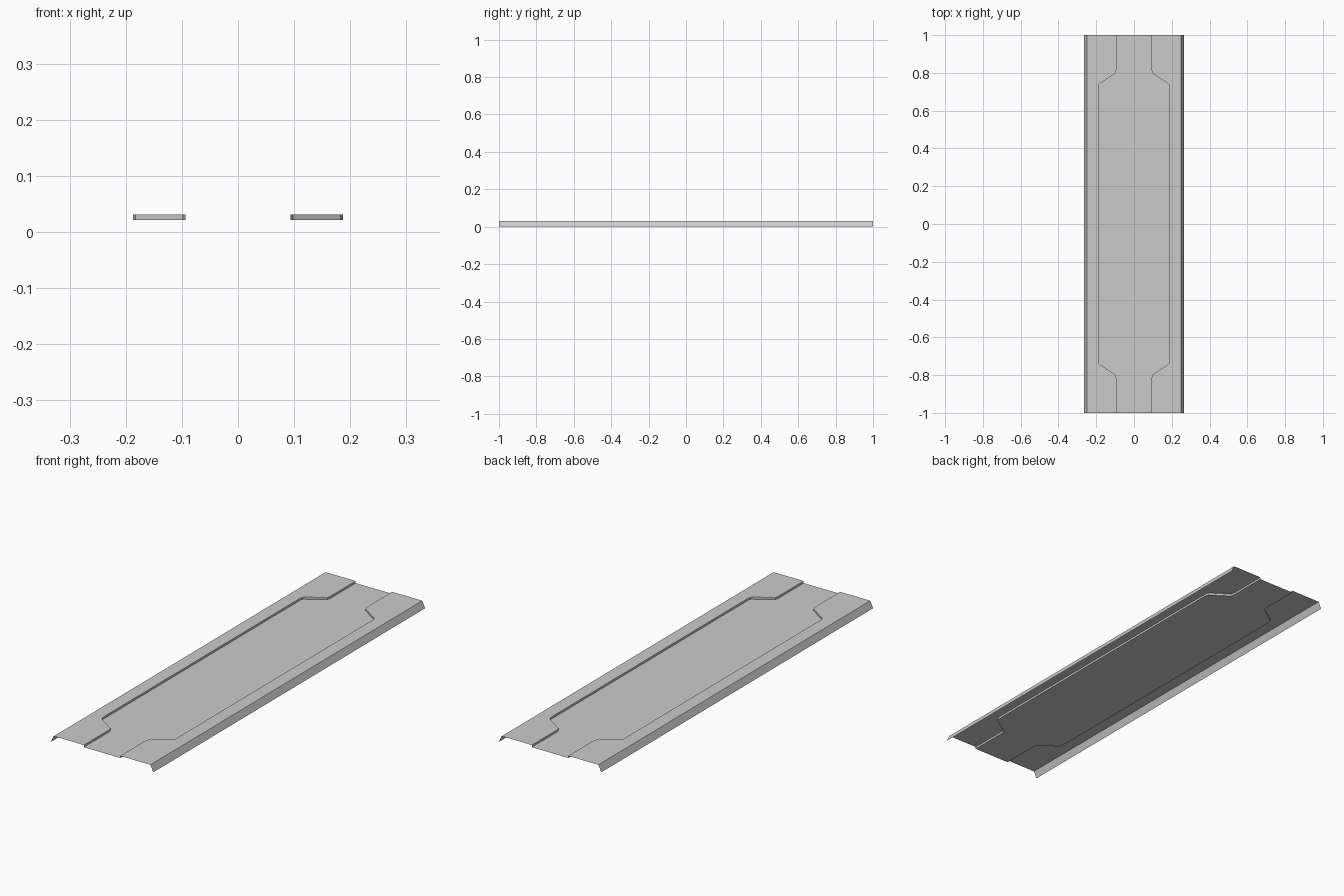
import bpy, bmesh

cube = bpy.data.objects.get("Cube")
if cube:
    bpy.data.objects.remove(cube)

GREY = (0.6, 0.6, 0.6)
grey = bpy.data.materials.new("light_grey_sheet")
grey.use_nodes = True
grey.diffuse_color = (*GREY, 1)
grey.node_tree.nodes["Principled BSDF"].inputs["Base Color"].default_value = (*GREY, 1)

TOP, RECESS = 0.031, 0.0214      # heights of the raised and sunken sheet
FOLD, RIM = 0.249, 0.264         # where the lip folds down, and its lower edge

# Half width of the sunken panel along the length (softened corners)
half = [(0.0938, 1.0), (0.0938, 0.812), (0.098, 0.798), (0.183, 0.741), (0.1875, 0.727)]
outline = [(w, -y) for w, y in half] + [(w, y) for w, y in reversed(half)]


def line(x, z):
    """Straight edge along the length."""
    return [(x, y, z) for _, y in outline]


def step(side, z):
    """Edge following the sunken panel outline."""
    return [(side * w, y, z) for w, y in outline]


def ribbon(name, left, right):
    """Thin sheet spanning two edges, left edge first so it faces up."""
    bm = bmesh.new()
    a = [bm.verts.new(p) for p in left]
    b = [bm.verts.new(p) for p in right]
    for i in range(len(a) - 1):
        bm.faces.new((a[i], b[i], b[i + 1], a[i + 1]))
    mesh = bpy.data.meshes.new(name)
    bm.to_mesh(mesh)
    bm.free()
    mesh.materials.append(grey)
    obj = bpy.data.objects.new(name, mesh)
    bpy.context.collection.objects.link(obj)


# Sunken centre panel
ribbon("sunken_panel", step(-1, RECESS), step(1, RECESS))

# Step wall, raised border and folded lip on each side
for side, label in ((1, "left"), (-1, "right")):
    edges = [step(side, RECESS), step(side, TOP), line(side * FOLD, TOP), line(side * RIM, 0)]
    for part, inner, outer in zip(("step_wall", "raised_border", "folded_lip"), edges, edges[1:]):
        pair = (inner, outer) if side > 0 else (outer, inner)
        ribbon(f"{label}_{part}", *pair)
